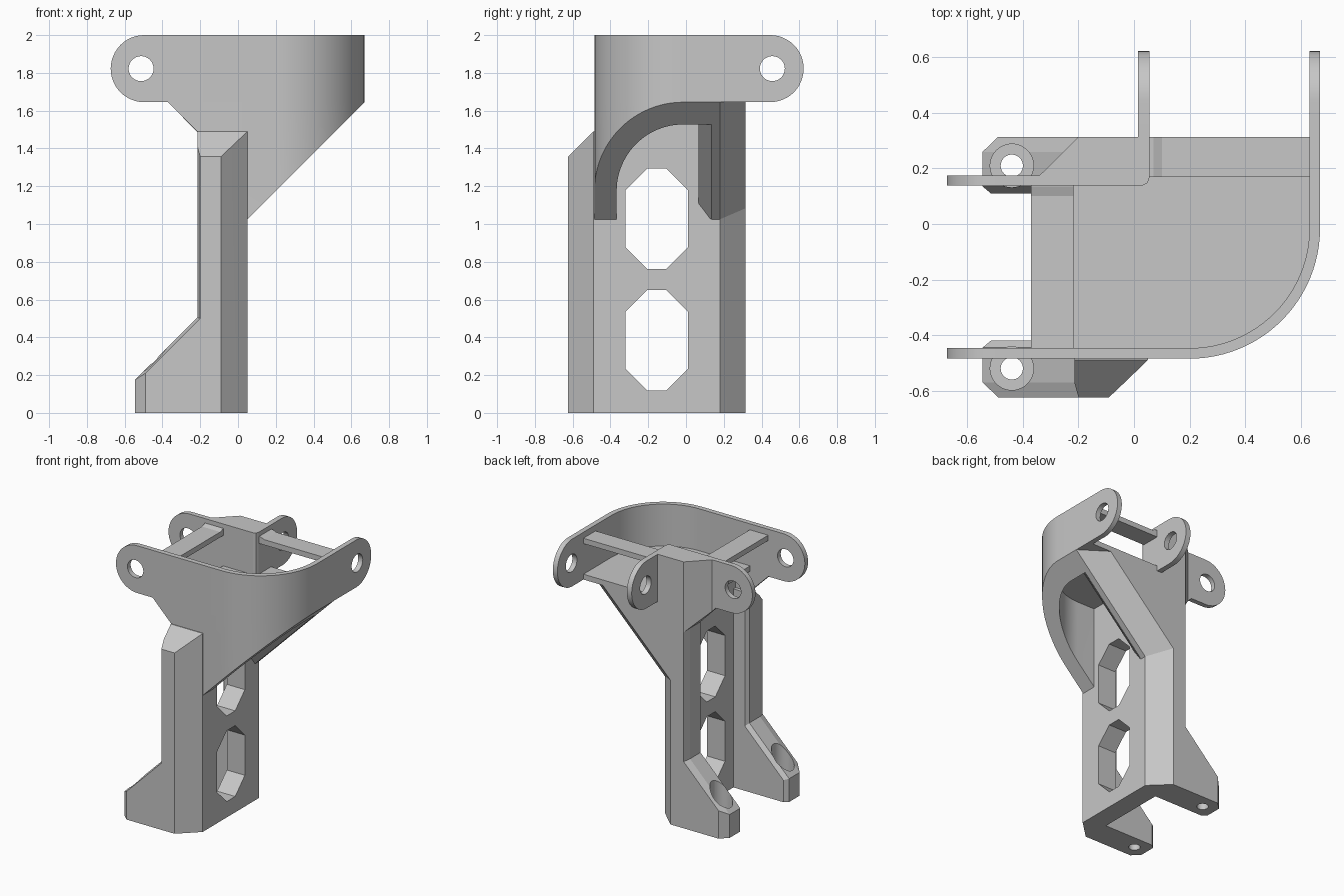
import bpy, bmesh, math
from mathutils import Vector

cube = bpy.data.objects.get("Cube")
if cube:
    bpy.data.objects.remove(cube, do_unlink=True)

grey = bpy.data.materials.new("plain grey")
grey.use_nodes = True
COLOUR = (0.57, 0.57, 0.57, 1)
grey.diffuse_color = COLOUR
grey.node_tree.nodes["Principled BSDF"].inputs["Base Color"].default_value = COLOUR

TOP, SHELF = 2.0, 1.645
MID_Y = -0.155          # symmetry plane of the post
FACE, BACK = 0.05, 0.314  # front of the web, rear of the post
SLOPE = 1.025           # height where the underside slope starts


def finish(name, bm):
    bmesh.ops.recalc_face_normals(bm, faces=bm.faces)
    mesh = bpy.data.meshes.new(name)
    bm.to_mesh(mesh)
    bm.free()
    mesh.materials.append(grey)
    ob = bpy.data.objects.new(name, mesh)
    bpy.context.collection.objects.link(ob)
    return ob


def loft(name, sections):
    """Closed solid through matching rings of points."""
    bm = bmesh.new()
    rings = [[bm.verts.new(p) for p in ring] for ring in sections]
    n = len(rings[0])
    for a, b in zip(rings, rings[1:]):
        for i in range(n):
            j = (i + 1) % n
            bm.faces.new((a[i], a[j], b[j], b[i]))
    bm.faces.new(rings[0])
    bm.faces.new(rings[-1])
    return finish(name, bm)


def prism(name, pts, lo, hi, axis):
    """Extrude a 2D outline along x, y or z."""
    place = {"x": lambda p, t: (t, p[0], p[1]),
             "y": lambda p, t: (p[0], t, p[1]),
             "z": lambda p, t: (p[0], p[1], t)}[axis]
    return loft(name, [[place(p, t) for p in pts] for t in (lo, hi)])


def arc(cx, cy, r, start, end, steps):
    return [(cx + r * math.cos(math.radians(start + (end - start) * i / steps)),
             cy + r * math.sin(math.radians(start + (end - start) * i / steps)))
            for i in range(steps + 1)]


def circle(cx, cy, r):
    return arc(cx, cy, r, 0, 352.5, 47)


def boolean(ob, cutter, operation="DIFFERENCE"):
    cutter.hide_render = True
    mod = ob.modifiers.new("cut", "BOOLEAN")
    mod.operation, mod.object, mod.solver = operation, cutter, "EXACT"
    bpy.context.view_layer.objects.active = ob
    bpy.ops.object.modifier_apply(modifier=mod.name)
    bpy.data.objects.remove(cutter, do_unlink=True)


# Post flanges: depth, foot end x, foot slope offset, upright rear x, front face x
RIBS = [(BACK, -0.49, 0.70, -0.20, -0.09), (0.26, -0.545, 0.72, -0.215, -0.033),
        (0.18, -0.545, 0.72, -0.215, FACE), (0.135, -0.545, 0.72, -0.215, FACE),
        (0.11, -0.515, 0.68, -0.195, 0.03)]
back, front = [], []
for y, foot, rise, rear, face in RIBS:
    inset = FACE - face
    knee = SLOPE - inset + inset * 1.414
    base = [(face, 0), (foot, 0), (foot, foot + rise), (rear, rear + rise)]
    back.append([(x, y, z) for x, z in base + [
        (rear, SHELF), (face + SHELF - knee, SHELF), (face, knee)]])
    top = 1.49 - (inset * 0.95 if y > MID_Y + 0.3 else 0)
    front.append([(x, 2 * MID_Y - y, z) for x, z in base + [(rear, top), (face, top)]])
flanges = [loft("back_flange", back), loft("front_flange", front)]

# Screw holes with counterbores in both feet
for ob, y in zip(flanges, (0.21, 2 * MID_Y - 0.21)):
    boolean(ob, prism("bore", circle(-0.44, y, 0.078), 0.1, 0.7, "z"))
    boolean(ob, prism("hole", circle(-0.44, y, 0.04), -0.1, 0.3, "z"))


# Inner bevel of the sloping brace
def brace_ring(y, lift):
    low = SLOPE + lift
    pts = [(-0.09, SHELF), (-0.09, low), (FACE, low), (FACE + SHELF - low, SHELF)]
    return [(x, y, z) for x, z in pts]


loft("brace_inner_bevel", [brace_ring(0.13, 0), brace_ring(0.066, 0.085)])

# Web with two octagonal windows
web = prism("post_web", [(-0.45, 0), (0.15, 0), (0.15, SHELF), (-0.45, SHELF)],
            -0.1, FACE, "x")
for z in (0.385, 1.028):
    w, h, c = 0.165, 0.266, 0.115
    corner = [(w, h - c), (w - c, h)]
    outline = corner + [(-a, b) for a, b in corner[::-1]]
    outline += [(-a, -b) for a, b in outline]
    boolean(web, prism("window", [(MID_Y + a, z + b) for a, b in outline], -0.3, 0.3, "x"))


# Curved wall: straight front, quarter bend, straight left side
def strip(x_start, y_end, thick):
    outer = [(x_start, -0.485)] + arc(0.2, -0.015, 0.47, -90, 0, 24) + [(0.67, y_end)]
    inner = [(x_start, -0.485 + thick)] + arc(0.2, -0.015, 0.47 - thick, -90, 0, 24)
    inner.append((0.67 - thick, y_end))
    return outer + inner[::-1]


prism("curved_wall", strip(-0.42, 0.37, 0.038), SHELF, TOP, "z")

# Thick skirt below the shelf, cut off at a slope
skirt = prism("curved_skirt", strip(-0.09, 0.18, 0.118), 0.8, SHELF, "z")
bm = bmesh.new()
bm.from_mesh(skirt.data)
cut = bmesh.ops.bisect_plane(bm, geom=bm.verts[:] + bm.edges[:] + bm.faces[:],
                             plane_co=Vector((FACE, 0, SLOPE)),
                             plane_no=Vector((1, 0, -1)), clear_outer=True)
edges = [e for e in cut["geom_cut"] if isinstance(e, bmesh.types.BMEdge)]
bmesh.ops.triangle_fill(bm, use_beauty=True, edges=edges)
bmesh.ops.recalc_face_normals(bm, faces=bm.faces)
bm.to_mesh(skirt.data)
bm.free()
prism("front_wall_corner", [(-0.37, SHELF), (-0.215, 1.49), (-0.1, 1.36),
                            (FACE, 1.36), (FACE, SHELF)], -0.485, -0.447, "y")

# Thin shelf inside the wall
shelf = [(-0.22, -0.465), (0.2, -0.465)] + arc(0.2, -0.015, 0.45, -90, 0, 24)[1:]
prism("shelf", shelf + [(0.65, BACK), (-0.2, BACK), (-0.22, 0.15)],
      SHELF, SHELF + 0.04, "z")

# Solid back corner block: plan outline trimmed by its side profile
block = prism("back_corner_block", [(-0.42, 0.138), (0.03, 0.138), (0.048, 0.147),
                                    (0.055, 0.165), (0.055, BACK), (-0.2, BACK),
                                    (-0.34, 0.175), (-0.42, 0.175)], 1.2, TOP, "z")
boolean(block, prism("trim", [(-0.8, SHELF), (-0.37, SHELF), (-0.2, 1.47), (-0.1, 1.47),
                              (-0.1, SHELF), (0.2, SHELF), (0.2, 2.2), (-0.8, 2.2)],
                     0, 0.5, "y"), "INTERSECT")


# Four rounded ears with pin holes
def ear(name, root, tip, hole, lo, hi, axis):
    sign = 1 if tip > root else -1
    r = (TOP - SHELF) / 2
    mid = SHELF + r
    end = [(tip - sign * r + sign * a, b) for a, b in arc(0, mid, r, -90, 90, 24)]
    ob = prism(name, [(root, SHELF)] + end + [(root, TOP)], lo, hi, axis)
    boolean(ob, prism("pin", circle(hole, mid, 0.066), lo - 0.1, hi + 0.1, axis))


ear("front_right_ear", -0.42, -0.674, -0.513, -0.485, -0.447, "y")
ear("back_right_ear", -0.42, -0.674, -0.513, 0.138, 0.175, "y")
ear("back_left_ear", 0.37, 0.623, 0.457, 0.632, 0.67, "x")
ear("back_middle_ear", 0.30, 0.623, 0.457, 0.015, 0.055, "x")

# Cross bars near the top, each rising slightly where it meets the block
BAR_LO, BAR_HI, BAR_END = 1.915, 1.955, 1.967
prism("right_cross_bar", [(-0.46, BAR_LO), (0.145, BAR_LO), (0.145, BAR_END),
                          (0.135, BAR_END), (0.10, BAR_HI), (-0.46, BAR_HI)],
      -0.37, -0.217, "x")
prism("back_cross_bar", [(0.64, BAR_LO), (0.05, BAR_LO), (0.05, BAR_END),
                         (0.07, BAR_END), (0.10, BAR_HI), (0.64, BAR_HI)],
      0.17, BACK, "y")

# Smooth the curves, keep hard edges
bpy.ops.object.select_all(action="DESELECT")
for ob in bpy.context.scene.objects:
    if ob.type == "MESH" and grey.name in ob.data.materials:
        ob.select_set(True)
        bpy.context.view_layer.objects.active = ob
bpy.ops.object.shade_smooth_by_angle(angle=math.radians(12))
